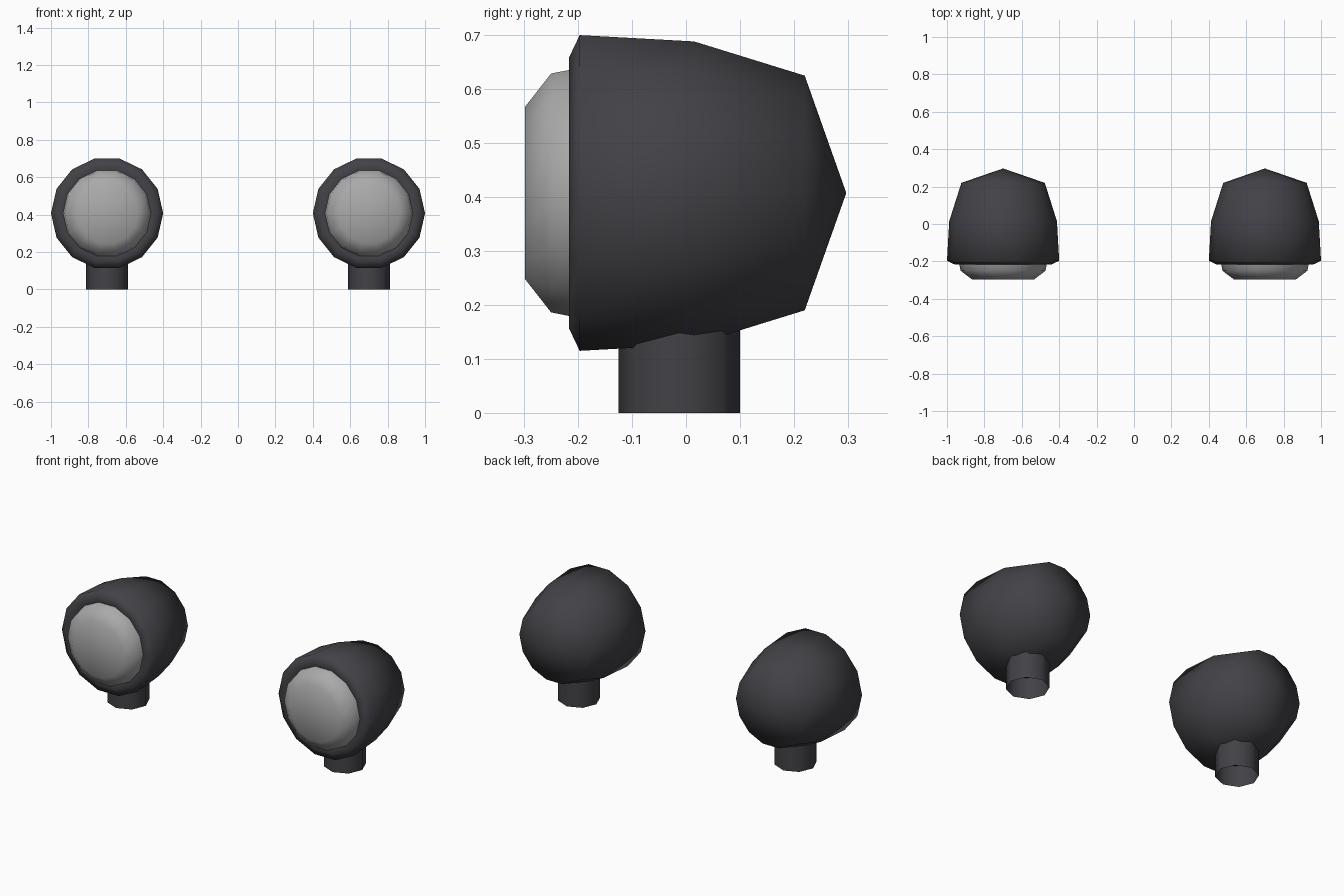
import bpy, bmesh, math

if "Cube" in bpy.data.objects:
    bpy.data.objects.remove(bpy.data.objects["Cube"])


def material(name, rgb):
    m = bpy.data.materials.new(name)
    m.diffuse_color = (*rgb, 1)
    m.use_nodes = True
    m.node_tree.nodes["Principled BSDF"].inputs["Base Color"].default_value = m.diffuse_color
    return m


dark = material("dark_plastic", (0.055, 0.053, 0.061))
glass = material("pale_lens", (0.40, 0.40, 0.40))


def lathe(name, profile, sides, centre, mat, along_y=True):
    """Revolve (radius, position) points about the y or z axis."""
    bm = bmesh.new()
    rings = []
    for r, p in profile:
        ring = []
        for i in range(1 if r == 0 else sides):
            a = 2 * math.pi * i / sides
            c, s = r * math.cos(a), r * math.sin(a)
            co = (c, p, s) if along_y else (c, s, p)
            ring.append(bm.verts.new([u + v for u, v in zip(co, centre)]))
        rings.append(ring)
    for a, b in zip(rings, rings[1:]):
        for i in range(sides):
            j = (i + 1) % sides
            if len(a) == 1:
                f = (a[0], b[j], b[i])
            elif len(b) == 1:
                f = (a[i], a[j], b[0])
            else:
                f = (a[i], a[j], b[j], b[i])
            bm.faces.new(f).smooth = True
    bmesh.ops.recalc_face_normals(bm, faces=bm.faces[:])
    me = bpy.data.meshes.new(name)
    bm.to_mesh(me)
    bm.free()
    me.materials.append(mat)
    bpy.context.collection.objects.link(bpy.data.objects.new(name, me))


for side, x in (("left", -0.70), ("right", 0.70)):
    # bullet-shaped housing with a rolled front rim
    lathe(side + "_housing",
          [(0.225, -0.207), (0.257, -0.217), (0.30, -0.197), (0.288, 0.015),
           (0.223, 0.22), (0, 0.297)], 14, (x, 0, 0.4075), dark)
    # domed lens
    lathe(side + "_lens",
          [(0, -0.298), (0.164, -0.298), (0.227, -0.25), (0.237, -0.20)],
          14, (x, 0, 0.4075), glass)
    # open octagonal mounting stem
    lathe(side + "_stem", [(0.1125, 0), (0.1125, 0.19)], 8,
          (x, -0.0125, 0), dark, along_y=False)
